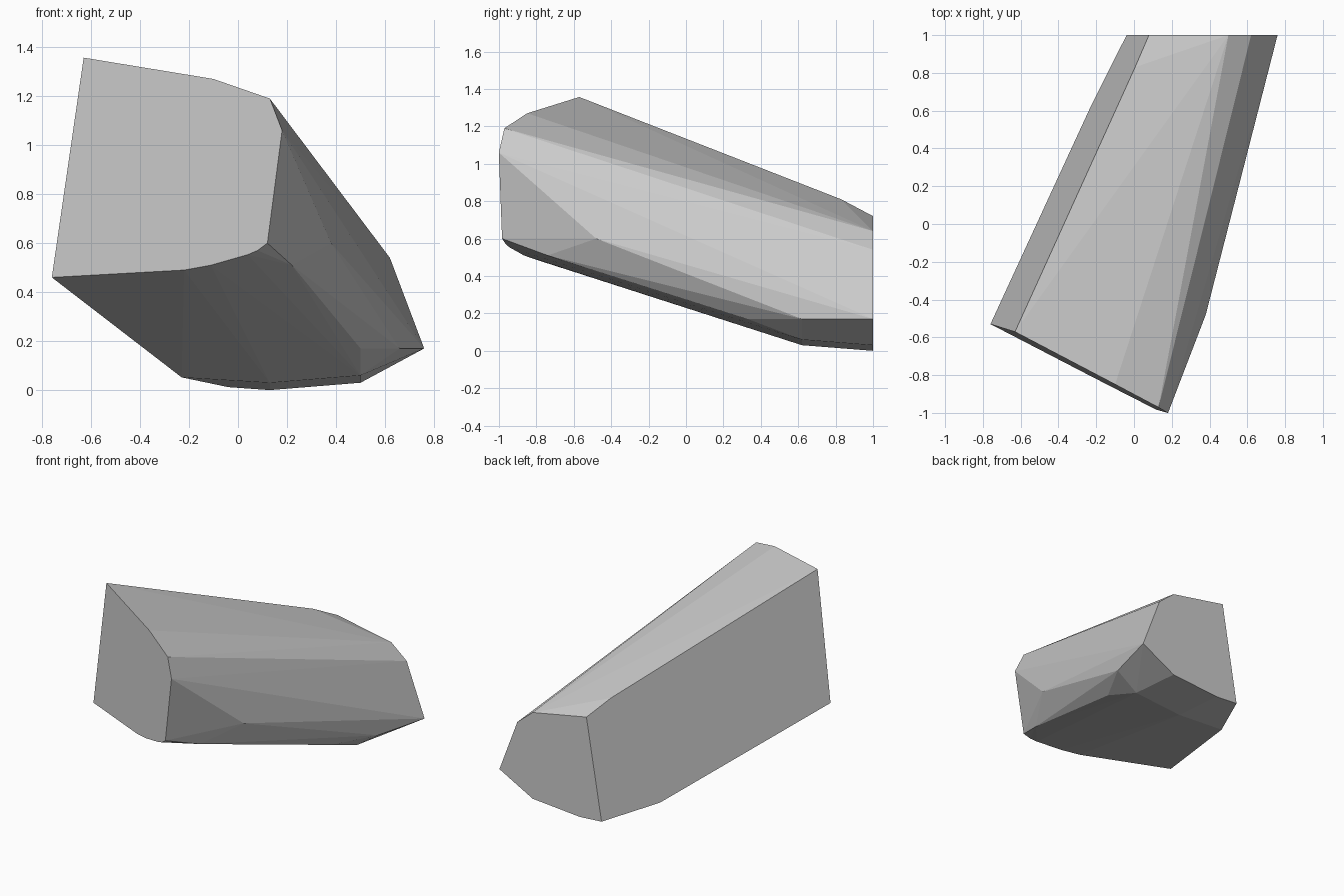
import bpy, bmesh, math

if "Cube" in bpy.data.objects:
    bpy.data.objects.remove(bpy.data.objects["Cube"])

# The block is a convex stone: a flat front cut, a flat left cut, a flat back
# cut, and chipped facets along the right and underside.


def front_cut(x, z):
    """Point on the slanted front plane."""
    return (x, -0.53 - 0.52 * (x + 0.76) + 0.03 * (z - 0.46), z)


def left_cut(y, z):
    """Point on the slanted left plane."""
    return (-0.76 + 0.52 * (y + 0.53) + 0.167 * (z - 0.46), y, z)


def back_cut(x, z):
    """Point on the upright back plane."""
    return (x, 1.0, z)


# Outline of the front face
points = [front_cut(x, z) for x, z in (
    (-0.63, 1.357), (-0.76, 0.46), (-0.10, 1.27), (0.13, 1.19), (0.18, 1.06),
    (0.12, 0.60), (0.08, 0.57), (0.04, 0.553), (-0.11, 0.51), (-0.22, 0.49))]

# Outer corners of the left face
points += [left_cut(y, z) for y, z in (
    (0.83, 0.81), (1.0, 0.72), (0.62, 0.052), (1.0, 0.012))]

# Outline of the back face
points += [back_cut(x, z) for x, z in (
    (0.50, 0.64), (0.62, 0.54), (0.76, 0.17), (0.50, 0.03), (0.13, 0.0))]

# Chipped corners along the right side and underside
points += [(0.38, -0.48, 0.60), (0.22, -0.74, 0.51), (0.50, 0.33, 0.17),
           (0.66, 0.62, 0.17), (0.50, 0.62, 0.06), (0.13, 0.62, 0.03)]

# Wrap the corners and merge the flat areas
bm = bmesh.new()
for p in points:
    bm.verts.new(p)
hull = bmesh.ops.convex_hull(bm, input=bm.verts[:])
unused = {g for g in hull["geom_interior"] + hull["geom_unused"]
          if isinstance(g, bmesh.types.BMVert)}
bmesh.ops.delete(bm, geom=list(unused), context="VERTS")
bmesh.ops.dissolve_limit(bm, angle_limit=math.radians(1.0),
                         verts=bm.verts[:], edges=bm.edges[:])
bmesh.ops.recalc_face_normals(bm, faces=bm.faces[:])

mesh = bpy.data.meshes.new("stone_block")
bm.to_mesh(mesh)
bm.free()
stone = bpy.data.objects.new("stone_block", mesh)
bpy.context.collection.objects.link(stone)

# Plain grey stone
grey = bpy.data.materials.new("stone_grey")
grey.diffuse_color = (0.6, 0.6, 0.6, 1.0)
grey.use_nodes = True
grey.node_tree.nodes["Principled BSDF"].inputs["Base Color"].default_value = grey.diffuse_color
mesh.materials.append(grey)
